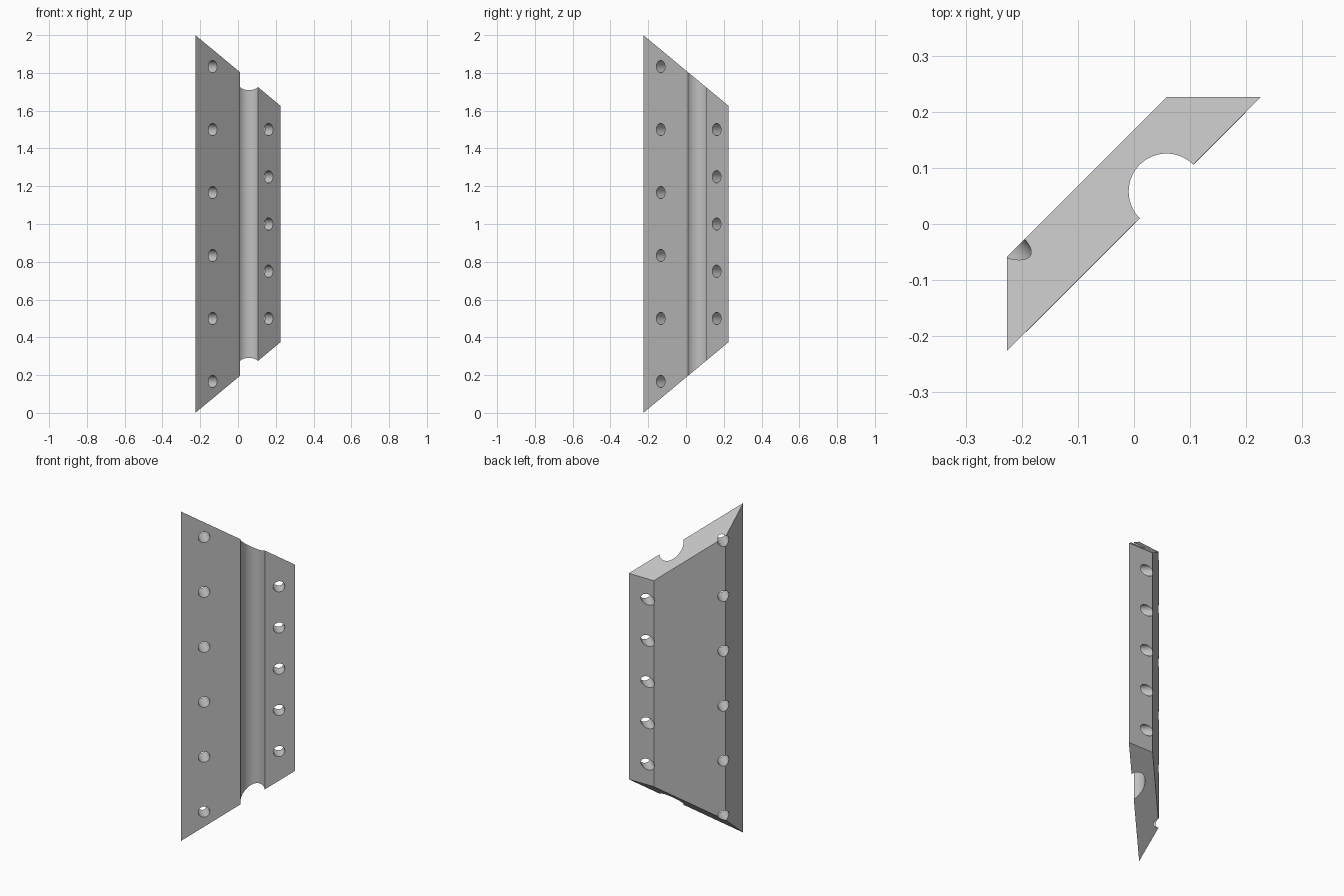
import bpy, bmesh
from math import sin, cos, pi, radians
from mathutils import Matrix, Vector

cube = bpy.data.objects.get("Cube")
if cube:
    bpy.data.objects.remove(cube)

HALF = 0.226          # half width of the plan outline
BACK = 0.168          # offset of the back face from the front face, along x or y
GROOVE, GROOVE_R = 0.058, 0.0675
HOLE_R = 0.0325
SLOPE = 0.375 / (2 * HALF)

grey = bpy.data.materials.new("plain grey")
grey.use_nodes = True
colour = (0.53, 0.53, 0.53, 1)
grey.diffuse_color = colour
grey.node_tree.nodes["Principled BSDF"].inputs["Base Color"].default_value = colour


def make_object(name, bm):
    bmesh.ops.recalc_face_normals(bm, faces=bm.faces)
    mesh = bpy.data.meshes.new(name)
    bm.to_mesh(mesh)
    bm.free()
    mesh.materials.append(grey)
    obj = bpy.data.objects.new(name, mesh)
    bpy.context.collection.objects.link(obj)
    return obj


# Plan outline: slanted strip with a half-round groove in its front face
steps = 32
groove = [(GROOVE + GROOVE_R * cos(a), GROOVE + GROOVE_R * sin(a))
          for a in (radians(225) - pi * i / steps for i in range(steps + 1))]
outline = ([(-HALF, -HALF)] + groove +
           [(HALF, HALF), (HALF - BACK, HALF), (-HALF, -HALF + BACK)])

# Extrude between two mitred ends that slope with depth
bm = bmesh.new()
lower, upper = [], []
for x, y in outline:
    rise = SLOPE * (y + HALF)
    lower.append(bm.verts.new((x, y, rise)))
    upper.append(bm.verts.new((x, y, 2 - rise)))
bm.faces.new(lower)
bm.faces.new(upper)
for i in range(len(outline)):
    j = (i + 1) % len(outline)
    bm.faces.new((lower[i], lower[j], upper[j], upper[i]))
bar = make_object("grooved_bar", bm)

# Two rows of bolt holes drilled square to the front face
bm = bmesh.new()
turn = Vector((-1, 1, 0)).to_track_quat('Z', 'Y').to_matrix().to_4x4()
for pos, count, first, last in ((-0.134, 6, 0.167, 1.833), (0.162, 5, 0.5, 1.5)):
    for i in range(count):
        z = first + (last - first) * i / (count - 1)
        bmesh.ops.create_cone(bm, cap_ends=True, segments=32, radius1=HOLE_R,
                              radius2=HOLE_R, depth=0.8,
                              matrix=Matrix.Translation((pos, pos, z)) @ turn)
drill = make_object("hole_cutter", bm)
drill.hide_render = True

cut = bar.modifiers.new("holes", 'BOOLEAN')
cut.operation = 'DIFFERENCE'
cut.solver = 'EXACT'
cut.object = drill
bpy.ops.object.select_all(action='DESELECT')
bpy.context.view_layer.objects.active = bar
bar.select_set(True)
bpy.ops.object.modifier_apply(modifier=cut.name)
bpy.data.objects.remove(drill)
bpy.ops.object.shade_smooth_by_angle(angle=radians(30))
